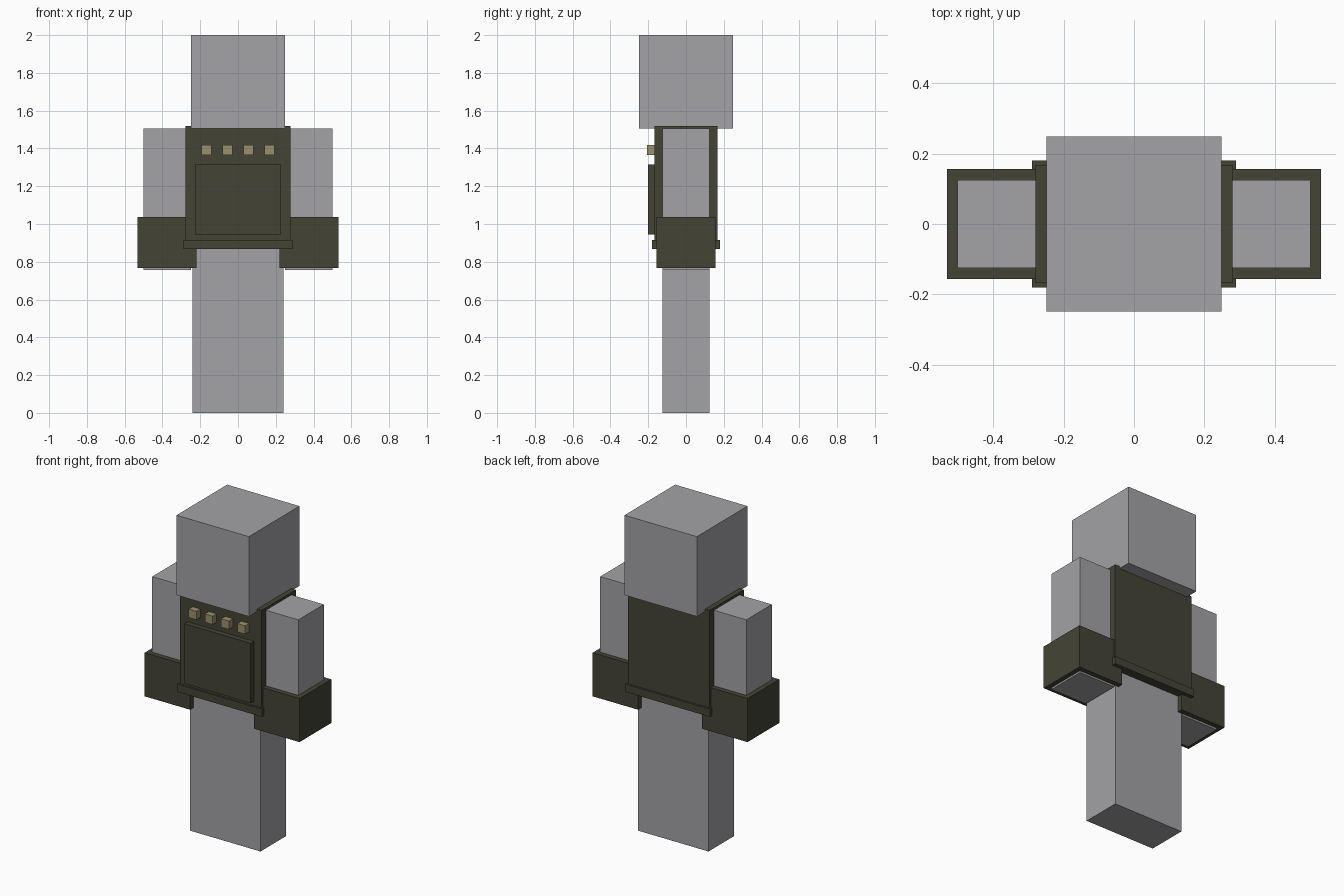
import bpy

if "Cube" in bpy.data.objects:
    bpy.data.objects.remove(bpy.data.objects["Cube"], do_unlink=True)


def make_material(name, rgb):
    """Flat material from 0-255 sRGB values."""
    lin = []
    for v in rgb:
        c = v / 255
        lin.append(c / 12.92 if c <= 0.04045 else ((c + 0.055) / 1.055) ** 2.4)
    colour = (*lin, 1.0)
    mat = bpy.data.materials.new(name)
    mat.use_nodes = True
    mat.diffuse_color = colour
    bsdf = mat.node_tree.nodes["Principled BSDF"]
    bsdf.inputs["Base Color"].default_value = colour
    bsdf.inputs["Roughness"].default_value = 0.8
    return mat


grey = make_material("stone grey", (163, 162, 165))
olive = make_material("dark olive", (68, 68, 54))
tan = make_material("dull tan", (155, 145, 112))


def box(name, x, y, z, mat):
    """Box from (min, max) ranges on each axis."""
    centre = [(a + b) / 2 for a, b in (x, y, z)]
    bpy.ops.mesh.primitive_cube_add(size=1, location=centre)
    ob = bpy.context.object
    ob.name = name
    ob.scale = [b - a for a, b in (x, y, z)]
    bpy.ops.object.transform_apply(location=False, rotation=False, scale=True)
    ob.data.materials.append(mat)
    return ob


# Body
box("head", (-0.248, 0.248), (-0.248, 0.248), (1.505, 2.0), grey)
box("legs", (-0.242, 0.242), (-0.125, 0.125), (0.0, 0.9), grey)

# Vest with belt and front pouch
box("vest", (-0.279, 0.279), (-0.168, 0.168), (0.88, 1.52), olive)
box("belt", (-0.289, 0.289), (-0.18, 0.18), (0.868, 0.916), olive)
box("front_pouch", (-0.227, 0.227), (-0.2, -0.15), (0.944, 1.315), olive)

# Row of small blocks on the chest
for i in range(4):
    cx = -0.167 + i * 0.1113
    box(f"chest_block_{i + 1}", (cx - 0.027, cx + 0.027), (-0.207, -0.155),
        (1.365, 1.417), tan)

# Arms and gloves, mirrored
for side, s in (("left", 1), ("right", -1)):
    box(f"{side}_arm", sorted((s * 0.25, s * 0.501)), (-0.125, 0.125),
        (0.756, 1.505), grey)
    box(f"{side}_glove", sorted((s * 0.219, s * 0.531)), (-0.156, 0.156),
        (0.767, 1.037), olive)
